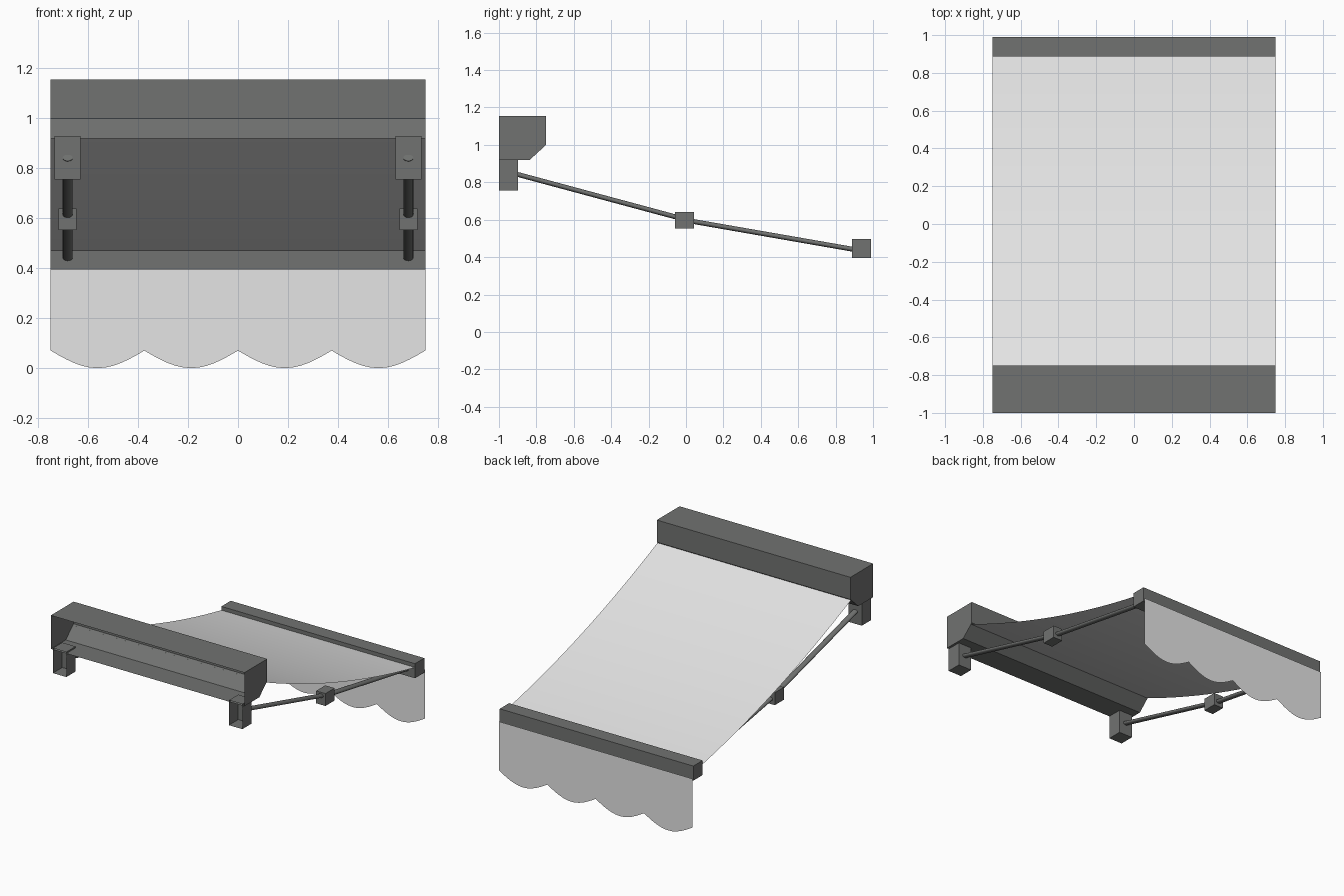
import bpy, bmesh, math
from mathutils import Vector

if "Cube" in bpy.data.objects:
    bpy.data.objects.remove(bpy.data.objects["Cube"])


def material(name, rgb):
    m = bpy.data.materials.new(name)
    m.diffuse_color = (*rgb, 1)
    m.use_nodes = True
    m.node_tree.nodes["Principled BSDF"].inputs["Base Color"].default_value = m.diffuse_color
    return m


METAL = material("grey metal", (0.165, 0.17, 0.165))
CLOTH = material("pale cloth", (0.78, 0.78, 0.78))
HALF = 0.75  # half width of the awning


def finish(name, bm, mat, smooth=False):
    me = bpy.data.meshes.new(name)
    bm.to_mesh(me)
    bm.free()
    me.materials.append(mat)
    ob = bpy.data.objects.new(name, me)
    bpy.context.collection.objects.link(ob)
    if smooth:
        bpy.ops.object.select_all(action='DESELECT')
        ob.select_set(True)
        bpy.context.view_layer.objects.active = ob
        bpy.ops.object.shade_smooth_by_angle(angle=math.radians(40))
    return ob


def prism(name, profile, x0, x1, open_back=False):
    """Extrude a (y, z) profile along x; open_back drops the wall facing -y."""
    bm = bmesh.new()
    face = bm.faces.new([bm.verts.new((x0, y, z)) for y, z in profile])
    ext = bmesh.ops.extrude_face_region(bm, geom=[face], use_keep_orig=True)
    for v in ext['geom']:
        if isinstance(v, bmesh.types.BMVert):
            v.co.x = x1
    bmesh.ops.recalc_face_normals(bm, faces=bm.faces)
    if open_back:
        back = [f for f in bm.faces if f.normal.y < -0.9]
        bmesh.ops.delete(bm, geom=back, context='FACES_ONLY')
    return finish(name, bm, METAL)


def box(name, x, y, z, open_back=False):
    (y0, y1), (z0, z1) = y, z
    return prism(name, [(y0, z0), (y1, z0), (y1, z1), (y0, z1)], x[0], x[1], open_back)


def rod(name, a, b):
    """Slightly flattened round bar from a to b."""
    a, b = Vector(a), Vector(b)
    bm = bmesh.new()
    bmesh.ops.create_cone(bm, cap_ends=True, segments=16, radius1=0.02,
                          radius2=0.02, depth=(b - a).length)
    for v in bm.verts:
        v.co.y *= 0.65
    tilt = math.atan2((b - a).y, (b - a).z)
    ob = finish(name, bm, METAL, True)
    ob.location = (a + b) / 2
    ob.rotation_euler.x = -tilt
    return ob


def sheet(name, columns, smooth):
    """Grid surface from equal-length columns of points."""
    bm = bmesh.new()
    grid = [[bm.verts.new(p) for p in col] for col in columns]
    for c, d in zip(grid, grid[1:]):
        for i in range(len(c) - 1):
            bm.faces.new((c[i], d[i], d[i + 1], c[i + 1]))
    return finish(name, bm, CLOTH, smooth)


# Wall cassette: hollow casing, open toward the wall
prism("cassette", [(-1, 0.92), (-0.835, 0.92), (-0.748, 1.0), (-0.748, 1.155), (-1, 1.155)],
      -HALF, HALF, open_back=True)

# Front bar
box("front_bar", (-HALF, HALF), (0.887, 0.99), (0.395, 0.497))

# Brackets, elbows and folding arms on both sides
for side, s in (("left", -1), ("right", 1)):
    cx = 0.682 * s
    box(side + "_bracket", (cx - 0.052, cx + 0.052), (-1, -0.897), (0.755, 0.93), open_back=True)
    box(side + "_elbow", (cx - 0.036, cx + 0.036), (-0.058, 0.043), (0.553, 0.64))
    rod(side + "_upper_arm", (cx, -0.9, 0.842), (cx, 0, 0.6))
    rod(side + "_lower_arm", (cx, 0, 0.597), (cx, 0.92, 0.437))

# Sagging canopy cloth
rows = []
for i in range(17):
    t = i / 16
    y = -0.757 + t * (0.90 + 0.757)
    z = 0.993 + t * (0.468 - 0.993) - 4 * 0.05 * t * (1 - t)
    rows.append([(HALF, y, z), (-HALF, y, z)])
sheet("canopy", rows, True)

# Hanging valance with four scallops
STEPS = 12
cols = []
for i in range(4 * STEPS + 1):
    x = -HALF + 2 * HALF * i / (4 * STEPS)
    z = 0.07 - 0.07 * math.sin(math.pi * (i % STEPS) / STEPS)
    cols.append([(x, 1.0, 0.412), (x, 1.0, z)])
sheet("valance", cols, False)
